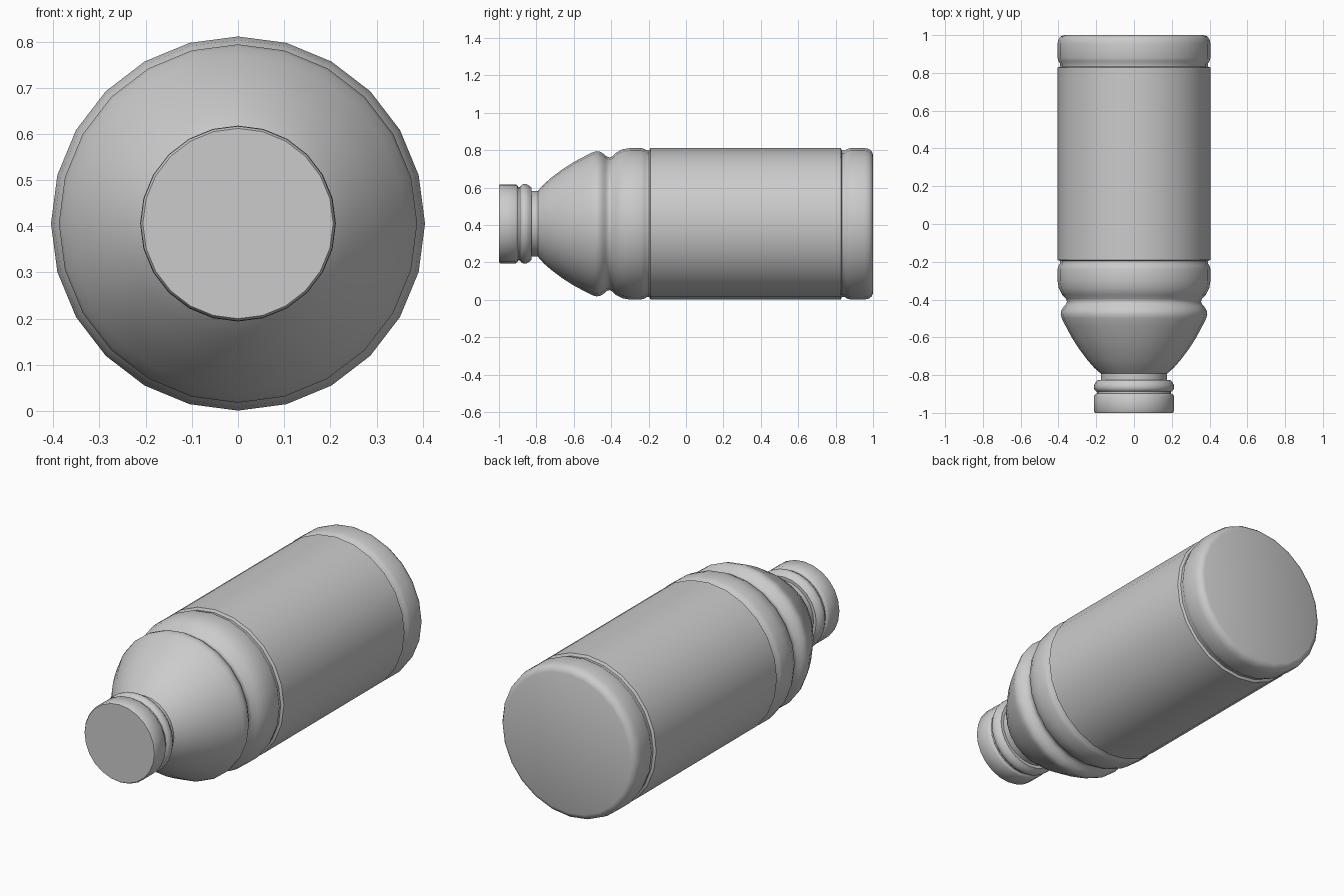
import bpy, bmesh, math

if "Cube" in bpy.data.objects:
    bpy.data.objects.remove(bpy.data.objects["Cube"])

SIDES = 24
AXIS_Z = 0.406


def lathe(name, profile, cap_start=False, cap_end=False):
    """Revolve (y, radius) points around the bottle's lengthwise axis."""
    bm = bmesh.new()
    rings = []
    for y, r in profile:
        ring = []
        for i in range(SIDES):
            a = 2 * math.pi * i / SIDES
            ring.append(bm.verts.new((r * math.cos(a), y, AXIS_Z + r * math.sin(a))))
        rings.append(ring)
    for a, b in zip(rings, rings[1:]):
        for i in range(SIDES):
            j = (i + 1) % SIDES
            bm.faces.new((a[i], b[i], b[j], a[j]))
    if cap_start:
        bm.faces.new(rings[0])
    if cap_end:
        bm.faces.new(rings[-1][::-1])
    bmesh.ops.recalc_face_normals(bm, faces=bm.faces)
    mesh = bpy.data.meshes.new(name)
    bm.to_mesh(mesh)
    bm.free()
    obj = bpy.data.objects.new(name, mesh)
    bpy.context.collection.objects.link(obj)
    bpy.ops.object.select_all(action='DESELECT')
    obj.select_set(True)
    bpy.context.view_layer.objects.active = obj
    bpy.ops.object.shade_smooth_by_angle(angle=math.radians(40))
    return obj


# Screw cap with its tamper ring
lathe("cap", [
    (-1.0, 0.206), (-0.993, 0.211), (-0.91, 0.211), (-0.902, 0.205),
    (-0.897, 0.197), (-0.888, 0.197), (-0.88, 0.207), (-0.87, 0.212),
    (-0.853, 0.212), (-0.838, 0.203), (-0.825, 0.192), (-0.825, 0.176)],
    cap_start=True)

# Bottle: neck, shoulder, ribs, body and rounded base
lathe("bottle", [
    (-0.83, 0.176), (-0.792, 0.176), (-0.76, 0.212), (-0.72, 0.247),
    (-0.66, 0.292), (-0.6, 0.330), (-0.54, 0.362), (-0.50, 0.382),
    (-0.48, 0.388), (-0.46, 0.386), (-0.44, 0.374), (-0.425, 0.360),
    (-0.41, 0.355), (-0.395, 0.360), (-0.375, 0.380), (-0.34, 0.398),
    (-0.30, 0.405), (-0.24, 0.405), (-0.222, 0.400), (-0.208, 0.391),
    (-0.19, 0.391), (0.828, 0.391), (0.848, 0.391), (0.862, 0.400),
    (0.88, 0.405), (0.955, 0.405), (0.978, 0.400), (0.993, 0.388),
    (1.0, 0.370)], cap_end=True)

# Wrap-around label
lathe("label", [(-0.197, 0.391), (-0.19, 0.404), (0.828, 0.404), (0.835, 0.391)])
